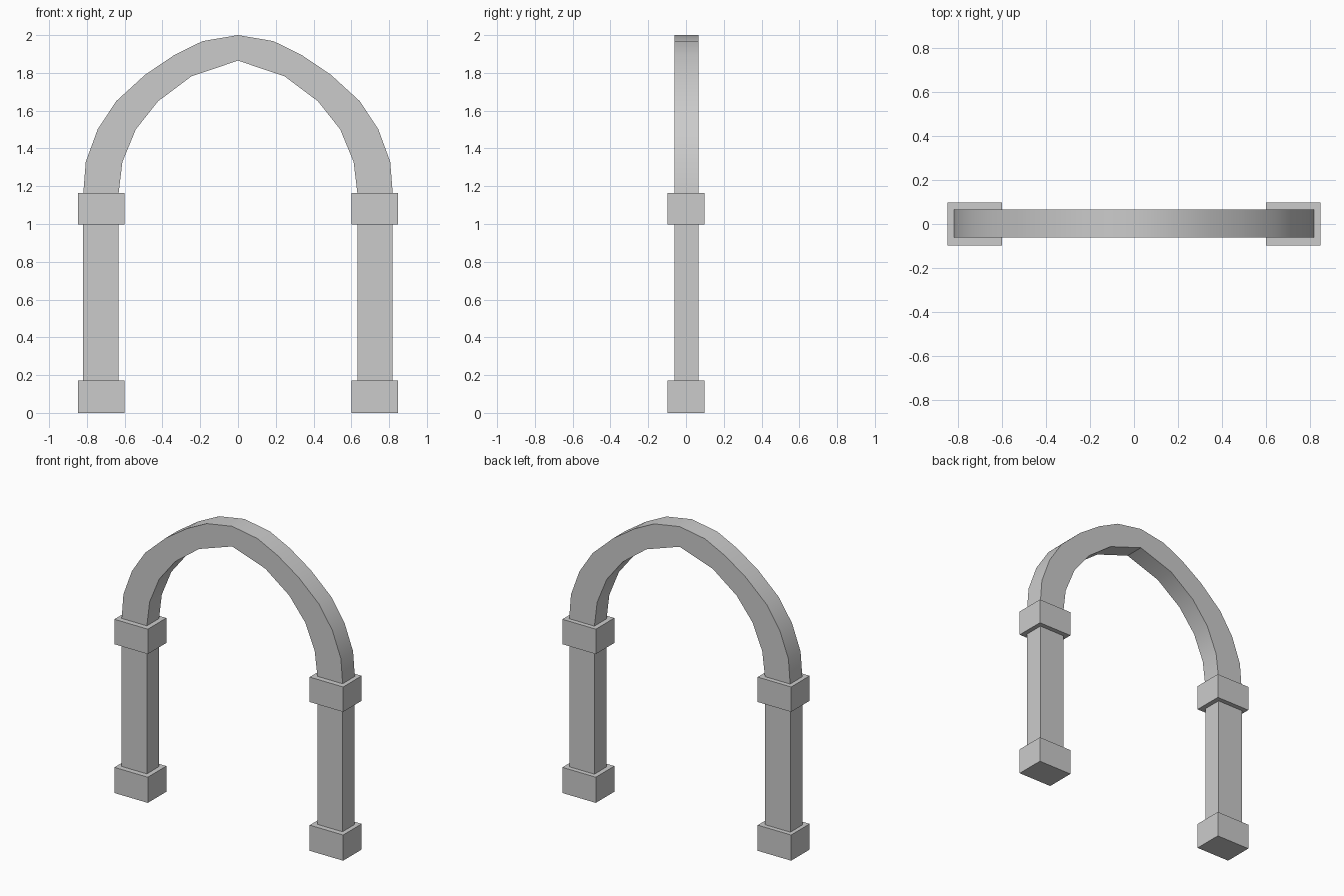
import bpy, bmesh
from math import radians

if "Cube" in bpy.data.objects:
    bpy.data.objects.remove(bpy.data.objects["Cube"])

Y0, Y1 = -0.062, 0.067  # depth of shafts and arch


def finish(bm, name):
    bmesh.ops.recalc_face_normals(bm, faces=bm.faces)
    mesh = bpy.data.meshes.new(name)
    bm.to_mesh(mesh)
    bm.free()
    ob = bpy.data.objects.new(name, mesh)
    bpy.context.collection.objects.link(ob)
    return ob


def box(name, lo, hi):
    bm = bmesh.new()
    bmesh.ops.create_cube(bm, size=1)
    for v in bm.verts:
        v.co = [(a + b) / 2 + c * (b - a) for a, b, c in zip(lo, hi, v.co)]
    return finish(bm, name)


# Columns: base block, shaft and capital block on each side
for side, x0, x1 in (("left", -0.821, -0.632), ("right", 0.632, 0.818)):
    b0, b1 = (-0.848, -0.60) if side == "left" else (0.60, 0.848)
    box("base_" + side, (b0, -0.098, 0), (b1, 0.098, 0.172))
    box("shaft_" + side, (x0, Y0, 0.172), (x1, Y1, 0.997))
    box("capital_" + side, (b0, -0.098, 0.997), (b1, 0.098, 1.164))

# Arch: half profiles from springing to crown, mirrored and extruded
outer = [(0.819, 1.164), (0.806, 1.329), (0.743, 1.501), (0.645, 1.65),
         (0.492, 1.79), (0.338, 1.894), (0.188, 1.968), (0, 2.0)]
inner = [(0.632, 1.164), (0.612, 1.329), (0.541, 1.501), (0.423, 1.65),
         (0.246, 1.782), (0, 1.865)]


def full(half):
    return half + [(-x, z) for x, z in reversed(half[:-1])]


bm = bmesh.new()
outline = full(outer) + full(inner)[::-1]
face = bm.faces.new([bm.verts.new((x, Y0, z)) for x, z in outline])
ext = bmesh.ops.extrude_face_region(bm, geom=[face], use_keep_orig=True)
for v in ext["geom"]:
    if isinstance(v, bmesh.types.BMVert):
        v.co.y = Y1
arch = finish(bm, "arch")

# Smooth curve of the arch with crisp edges
bpy.ops.object.select_all(action='DESELECT')
arch.select_set(True)
bpy.context.view_layer.objects.active = arch
bpy.ops.object.shade_smooth_by_angle(angle=radians(30))
